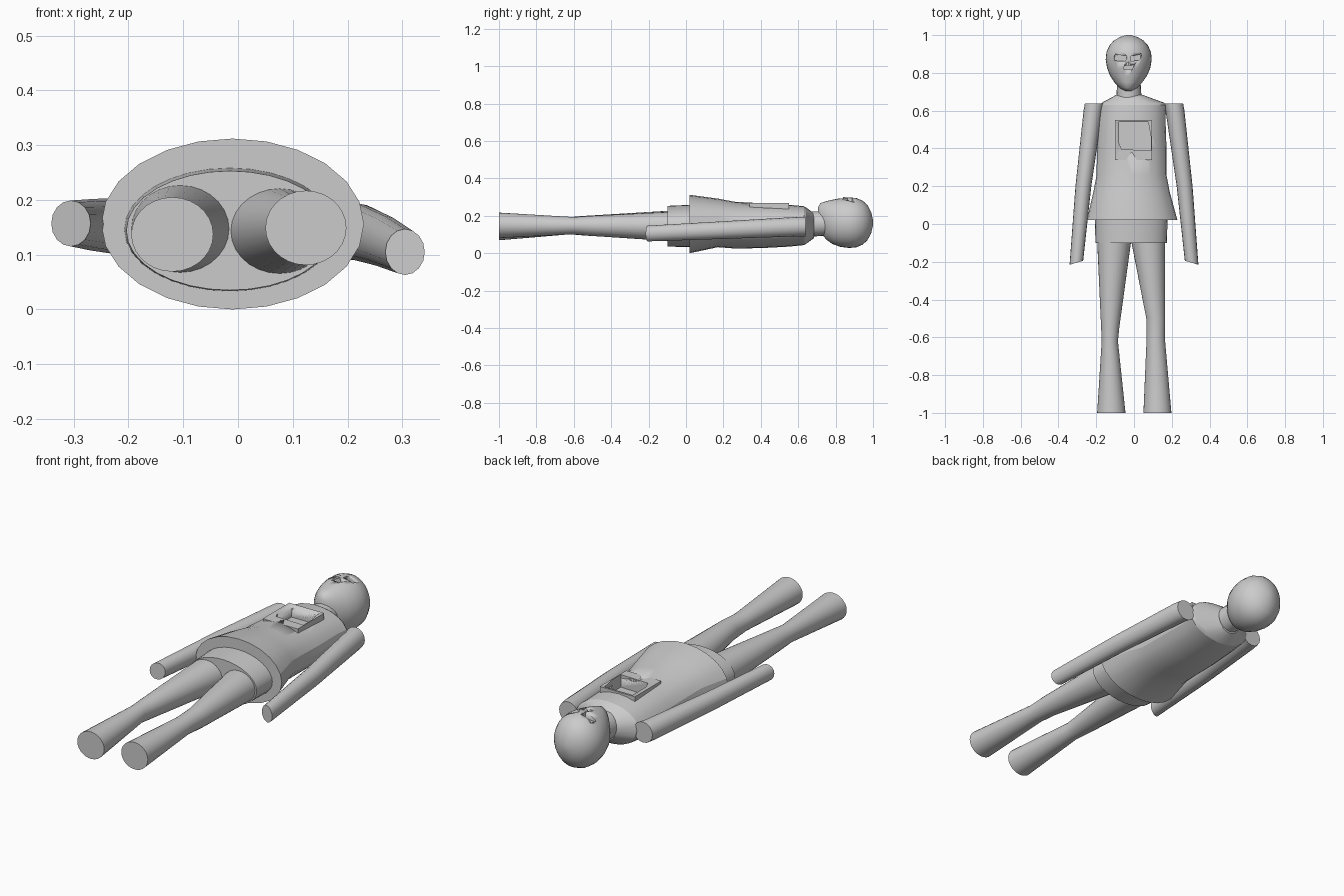
import bpy, bmesh, math

if "Cube" in bpy.data.objects:
    bpy.data.objects.remove(bpy.data.objects["Cube"])


def loft(name, rings, n=28, angle=30):
    """Closed tube through ellipses (y, centre x, centre z, radius x, radius z)."""
    bm = bmesh.new()
    loops = []
    for y, cx, cz, rx, rz in rings:
        loops.append([bm.verts.new((cx + rx * math.cos(2 * math.pi * i / n), y,
                                    cz + rz * math.sin(2 * math.pi * i / n))) for i in range(n)])
    for a, b in zip(loops, loops[1:]):
        for i in range(n):
            j = (i + 1) % n
            bm.faces.new((a[i], a[j], b[j], b[i]))
    bm.faces.new(loops[0])
    bm.faces.new(loops[-1])
    return finish(name, bm, angle)


def prism(name, outline, z0, z1):
    """Upright block over an outline of (x, y) points."""
    bm = bmesh.new()
    low = bm.faces.new([bm.verts.new((x, y, z0)) for x, y in outline])
    top = bmesh.ops.extrude_face_region(bm, geom=[low])
    bmesh.ops.translate(bm, vec=(0, 0, z1 - z0),
                        verts=[v for v in top["geom"] if isinstance(v, bmesh.types.BMVert)])
    return finish(name, bm, 5)


def finish(name, bm, angle):
    bmesh.ops.recalc_face_normals(bm, faces=bm.faces[:])
    mesh = bpy.data.meshes.new(name)
    bm.to_mesh(mesh)
    bm.free()
    ob = bpy.data.objects.new(name, mesh)
    bpy.context.collection.objects.link(ob)
    select(ob)
    bpy.ops.object.shade_smooth_by_angle(angle=math.radians(angle))
    return ob


def select(ob):
    bpy.ops.object.select_all(action='DESELECT')
    ob.select_set(True)
    bpy.context.view_layer.objects.active = ob


def carve(ob, cutter):
    cutter.hide_render = True
    mod = ob.modifiers.new("carve", 'BOOLEAN')
    mod.operation = 'DIFFERENCE'
    mod.solver = 'EXACT'
    mod.object = cutter
    select(ob)
    bpy.ops.object.modifier_apply(modifier=mod.name)
    bpy.data.objects.remove(cutter, do_unlink=True)


# Legs, narrow at the knee and flared at the ankle
loft("left_leg", [(-1, -.12, .137, .075, .068), (-.62, -.128, .147, .043, .046),
                  (-.55, -.126, .147, .048, .052), (-.09, -.105, .147, .09, .08)])
loft("right_leg", [(-1, .124, .149, .074, .068), (-.6, .115, .147, .048, .046),
                   (-.5, .115, .146, .05, .054), (-.09, .075, .143, .09, .078)])

# Hips
loft("hips", [(-.1, -.015, .144, .189, .109), (.04, -.015, .146, .193, .113)], 32)

# Jacket with a flared skirt, chest and sloping shoulders
jacket = loft("jacket", [(.02, -.01, .156, .24, .156), (.17, -.013, .162, .202, .13),
                         (.26, -.013, .15, .185, .125), (.4, -.012, .147, .184, .12),
                         (.55, -.01, .147, .177, .112), (.63, -.005, .147, .175, .104),
                         (.642, -.005, .147, .165, .097), (.685, -.025, .147, .066, .066)], 24, 20)

# Chest panel with an open pocket
panel = prism("chest_panel", [(-.1, .34), (.095, .34), (.095, .55), (-.1, .55)], .2, .268)
pocket = [(-.08, .43), (-.065, .395), (.09, .39), (.09, .46), (.075, .54), (-.08, .54)]
carve(jacket, prism("pocket_cutter", pocket, .205, .4))
carve(panel, prism("pocket_cutter", pocket, .205, .4))

# Arms
for side, name, hand_z, shoulder_z in ((-1, "left_arm", .157, .152), (1, "right_arm", .105, .142)):
    arm = loft(name, [(-.205, side * .305, hand_z, .036, .042),
                      (.2, side * .268, (hand_z + shoulder_z) / 2, .042, .047),
                      (.6, side * .217, shoulder_z, .05, .052),
                      (.638, side * .208, shoulder_z, .052, .052)], 16)
    # wrists are cut at a slant
    for v in arm.data.vertices:
        if v.co.y < -.2:
            v.co.y += (.305 - abs(v.co.x)) * .3

# Neck
loft("neck", [(.65, -.027, .155, .068, .068), (.78, -.027, .16, .06, .064)], 20)

# Egg-shaped head with a narrow chin
head = loft("head", [(.705, -.03, .2, .02, .045), (.72, -.03, .19, .047, .078),
                     (.75, -.03, .175, .074, .103), (.785, -.029, .167, .098, .119),
                     (.825, -.028, .164, .114, .13), (.87, -.028, .163, .122, .135),
                     (.91, -.028, .163, .118, .132), (.945, -.028, .163, .102, .117),
                     (.97, -.028, .163, .08, .094), (.99, -.028, .163, .047, .056),
                     (1, -.028, .163, .012, .014)], 32, 40)

# Shallow eye and mouth hollows
for outline in ([(-.105, .865), (-.045, .862), (-.04, .89), (-.1, .897)],
                [(-.018, .862), (.03, .868), (.038, .9), (-.015, .888)],
                [(-.055, .82), (-.01, .818), (.002, .842), (-.05, .84)]):
    carve(head, prism("face_cutter", outline, .262, .4))

# Nose
loft("nose", [(.84, -.03, .285, .016, .016), (.9, -.03, .28, .008, .012)], 8)
